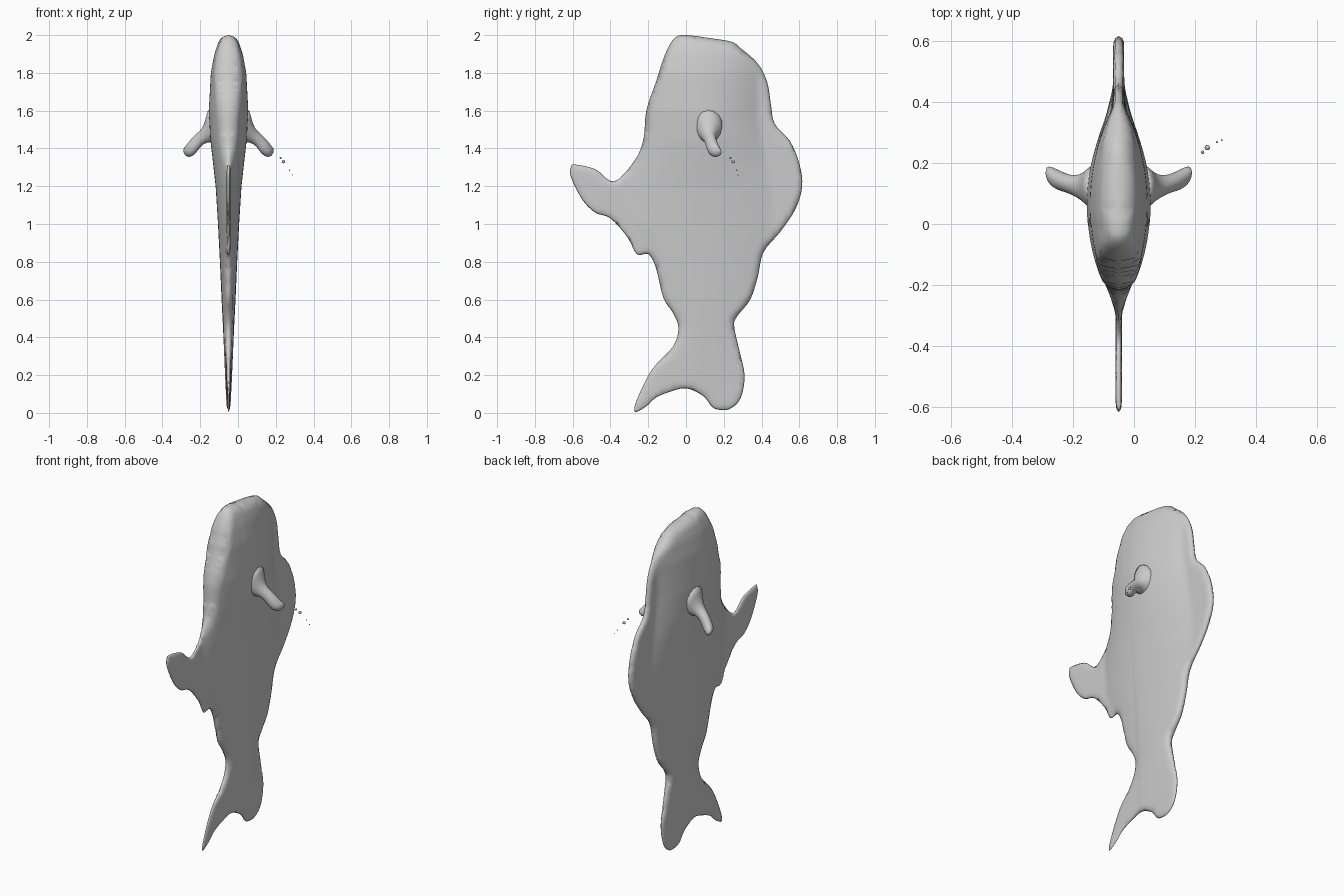
import bpy, bmesh, math
from mathutils import Vector, geometry

if "Cube" in bpy.data.objects:
    bpy.data.objects.remove(bpy.data.objects["Cube"])

CX = -0.05  # centre plane of the fish


def finish(bm, name):
    bmesh.ops.recalc_face_normals(bm, faces=bm.faces[:])
    me = bpy.data.meshes.new(name)
    bm.to_mesh(me)
    bm.free()
    me.shade_smooth()
    ob = bpy.data.objects.new(name, me)
    bpy.context.collection.objects.link(ob)
    return ob


def catmull(a, b, c, d, t):
    return 0.5 * (2*b + (c-a)*t + (2*a-5*b+4*c-d)*t*t + (3*b-a-3*c+d)*t**3)


def lerp_table(table, z):
    if z <= table[0][0]:
        return table[0][1:]
    for p, q in zip(table, table[1:]):
        if z <= q[0]:
            t = (z-p[0]) / (q[0]-p[0])
            return [a + (b-a)*t for a, b in zip(p[1:], q[1:])]
    return table[-1][1:]


# Side outline (y, z), clockwise from the top of the head
outline = [Vector(p) for p in (
    (0, 2), (.12, 1.985), (.24, 1.965), (.29, 1.93), (.38, 1.85), (.43, 1.75),
    (.45, 1.63), (.47, 1.53), (.55, 1.44), (.6, 1.32), (.615, 1.2), (.58, 1.08),
    (.5, .96), (.41, .85), (.38, .72), (.34, .6), (.27, .51), (.255, .46),
    (.28, .34), (.31, .2), (.29, .08), (.24, .025), (.19, .015), (.14, .03),
    (.09, .09), (0, .13), (-.09, .11), (-.16, .08), (-.21, .035), (-.27, .005),
    (-.26, .07), (-.18, .23), (-.07, .35), (-.04, .45), (-.07, .53), (-.12, .61),
    (-.16, .77), (-.2, .84), (-.26, .84), (-.31, .93), (-.4, 1.03), (-.48, 1.06),
    (-.55, 1.13), (-.61, 1.25), (-.61, 1.3), (-.59, 1.315), (-.48, 1.29),
    (-.38, 1.225), (-.27, 1.34), (-.225, 1.45), (-.21, 1.6), (-.16, 1.75),
    (-.11, 1.9), (-.06, 1.985))]
n = len(outline)
edge = [catmull(outline[i-1], outline[i], outline[(i+1) % n], outline[(i+2) % n], k/4)
        for i in range(n) for k in range(4)]
m = len(edge)


def edge_dist(p):
    best = 9
    for i in range(m):
        a, b = edge[i-1], edge[i]
        ab = b - a
        t = max(0, min(1, (p-a).dot(ab) / ab.length_squared))
        best = min(best, (p - a - ab*t).length_squared)
    return math.sqrt(best)


# Cross-section by height: z, centre y, half depth, half thickness
sections = ((0, 0, .4, .007), (.2, .05, .3, .015), (.45, .11, .2, .025),
            (.8, .1, .32, .042), (1.0, .09, .38, .053), (1.2, .08, .38, .066),
            (1.45, .07, .34, .095), (1.6, .06, .33, .103), (1.8, .06, .33, .092),
            (1.9, .06, .32, .073), (1.96, .05, .28, .052), (2, .03, .2, .035))


def thickness(p, d):
    c, w, h = lerp_table(sections, p.y)
    u = min(1, abs(p.x - c) / w)
    body = h * (1 - u*u)**0.8
    rim = (.018 if p.x > 0 else .01) * min(1, .4 + p.y)
    t = min(1, d / .03)
    return math.sqrt(body*body + rim*rim) * math.sqrt(1 - (1-t)**2)


# Body with tail and fins: filled outline, inflated on both sides
pts = list(edge)
for i in range(m):
    d = edge[(i+1) % m] - edge[i-1]
    p = edge[i] + Vector((d.y, -d.x)).normalized() * .007
    if edge_dist(p) > .006:
        pts.append(p)
step = .022
for i in range(-29, 30):
    for j in range(1, 92):
        p = Vector((i*step + (j % 2)*step/2, j*step))
        if edge_dist(p) > .014:
            pts.append(p)
v2, _, tris, _, _, _ = geometry.delaunay_2d_cdt(pts, [], [list(range(m))], 1, 1e-6)
bm = bmesh.new()
used = {i for f in tris for i in f}
front, back = {}, {}
for i in used:
    p = v2[i]
    d = edge_dist(p)
    if d < 1e-4:
        front[i] = back[i] = bm.verts.new((CX, p.x, p.y))
    else:
        h = thickness(p, d)
        front[i] = bm.verts.new((CX + h, p.x, p.y))
        back[i] = bm.verts.new((CX - h, p.x, p.y))
for f in tris:
    for side in (front, back):
        vs = [side[i] for i in f]
        if bm.faces.get(vs) is None:
            bm.faces.new(vs)
finish(bm, "fish_body")

# Side flippers: flared tubes; x from centre, y, z, half depth in y, half height
path = ((.06, .12, 1.53, .1, .12), (.095, .12, 1.495, .065, .07),
        (.125, .12, 1.47, .04, .035), (.16, .13, 1.445, .03, .033),
        (.19, .14, 1.405, .033, .04), (.22, .155, 1.38, .034, .03),
        (.238, .17, 1.378, .02, .016))
SEG = 16
for sign, name in ((1, "right_flipper"), (-1, "left_flipper")):
    bm = bmesh.new()
    rings = []
    for x, y, z, ry, rz in path:
        ring = []
        for k in range(SEG):
            a = 2*math.pi*k/SEG
            s = math.sin(a)
            ring.append(bm.verts.new((CX + sign*(x + .35*rz*s), y + ry*math.cos(a), z + rz*s)))
        rings.append(ring)
    for a, b in zip(rings, rings[1:]):
        for k in range(SEG):
            bm.faces.new((a[k-1], a[k], b[k], b[k-1]))
    bm.faces.new(rings[0])
    bm.faces.new(rings[-1])
    ob = finish(bm, name)
    ob.modifiers.new("smooth", 'SUBSURF').levels = 1

# Small loose specks beyond the right flipper
for k, (x, y, z, r) in enumerate(((.225, .235, 1.35, .006), (.24, .25, 1.33, .01),
                                  (.272, .268, 1.285, .004), (.288, .275, 1.26, .003))):
    bm = bmesh.new()
    bmesh.ops.create_icosphere(bm, subdivisions=1, radius=r)
    bmesh.ops.translate(bm, verts=bm.verts[:], vec=(x, y, z))
    finish(bm, f"speck_{k + 1}")
